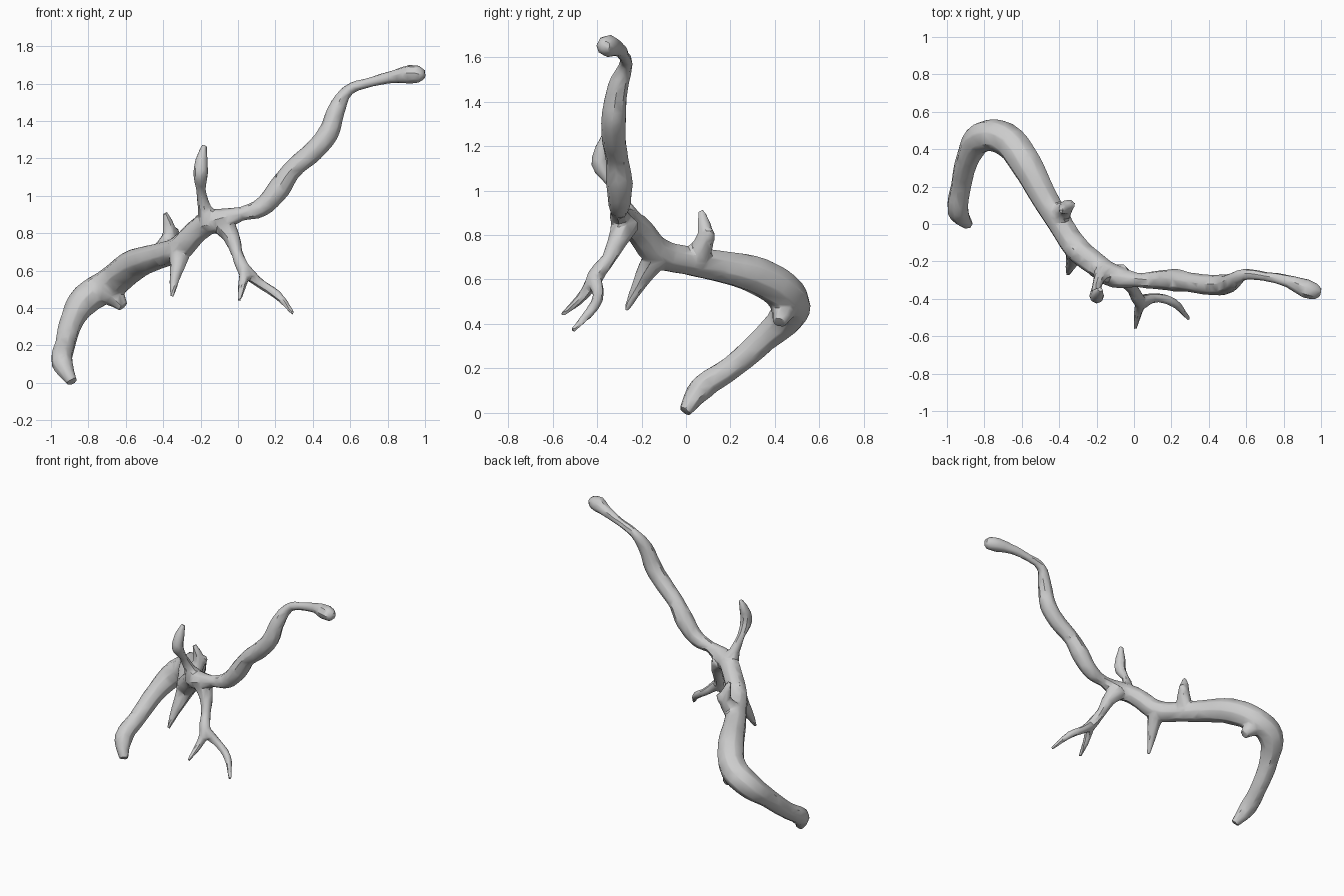
import bpy
import math

# Remove the default cube only
cube = bpy.data.objects.get("Cube")
if cube:
    bpy.data.objects.remove(cube, do_unlink=True)

# Single flat wood colour
wood = bpy.data.materials.new("weathered grey wood")
wood.use_nodes = True
GREY = (0.6, 0.6, 0.6, 1)
wood.diffuse_color = GREY
wood.node_tree.nodes["Principled BSDF"].inputs["Base Color"].default_value = GREY


def activate(obj):
    bpy.ops.object.select_all(action='DESELECT')
    obj.select_set(True)
    bpy.context.view_layer.objects.active = obj


def limb(name, points):
    """Tapered closed tube through (x, y, z, radius) points."""
    curve = bpy.data.curves.new(name, 'CURVE')
    curve.dimensions = '3D'
    curve.bevel_depth = 1
    curve.bevel_resolution = 2
    curve.resolution_u = 4
    curve.use_fill_caps = True
    spline = curve.splines.new('BEZIER')
    spline.bezier_points.add(len(points) - 1)
    for knot, (x, y, z, radius) in zip(spline.bezier_points, points):
        knot.co = (x, y, z)
        knot.radius = radius
        knot.handle_left_type = knot.handle_right_type = 'AUTO'
    obj = bpy.data.objects.new(name, curve)
    bpy.context.scene.collection.objects.link(obj)
    activate(obj)
    bpy.ops.object.convert(target='MESH')
    return bpy.context.view_layer.objects.active


parts = []

# Thick lower limb, hooked round at the back
parts.append(limb("lower_limb", [
    (-.888, -.005, .005, .03), (-.94, .07, .11, .06), (-.925, .2, .2, .056),
    (-.885, .36, .34, .064), (-.81, .465, .45, .086), (-.69, .455, .525, .09),
    (-.58, .325, .615, .088), (-.485, .15, .66, .075), (-.4, .01, .685, .068),
    (-.31, -.125, .72, .07), (-.205, -.215, .825, .065), (-.12, -.275, .87, .057)]))

# Long upper limb ending in a small club
parts.append(limb("upper_limb", [
    (-.21, -.22, .84, .06), (-.1, -.28, .87, .063), (.02, -.3, .905, .038),
    (.12, -.3, .935, .051), (.22, -.3, 1.04, .062), (.29, -.31, 1.14, .052),
    (.4, -.325, 1.235, .056), (.48, -.325, 1.33, .057), (.53, -.305, 1.47, .047),
    (.59, -.27, 1.565, .031), (.7, -.28, 1.605, .026), (.82, -.305, 1.635, .034),
    (.92, -.345, 1.65, .052), (.97, -.36, 1.65, .046), (1, -.365, 1.65, .024)]))

# Leaf-like shoot standing on the fork
parts.append(limb("upright_shoot", [
    (-.15, -.26, .86, .07), (-.18, -.285, .94, .035), (-.197, -.33, 1.03, .025),
    (-.2, -.385, 1.12, .041), (-.195, -.375, 1.19, .035), (-.18, -.35, 1.27, .015)]))

# Hanging twig with two prongs
parts.append(limb("hanging_twig", [
    (-.09, -.27, .86, .068), (-.035, -.305, .78, .046), (-.005, -.35, .69, .032),
    (.03, -.41, .61, .038), (.06, -.42, .56, .032)]))
parts.append(limb("short_prong", [
    (.04, -.41, .61, .035), (.025, -.46, .53, .025), (.006, -.56, .44, .011)]))
parts.append(limb("long_prong", [
    (.05, -.41, .59, .035), (.12, -.395, .53, .026), (.21, -.42, .47, .025),
    (.295, -.51, .37, .012)]))

# Thorn under the lower limb
parts.append(limb("thorn", [
    (-.31, -.12, .72, .068), (-.32, -.175, .64, .046), (-.34, -.225, .55, .028),
    (-.353, -.27, .46, .011)]))

# Bud on top of the lower limb, with a side lobe
parts.append(limb("bud", [
    (-.4, .05, .7, .06), (-.365, .085, .79, .04), (-.375, .08, .85, .031),
    (-.388, .068, .91, .014)]))
parts.append(limb("bud_lobe", [
    (-.39, .07, .75, .04), (-.35, .1, .795, .034), (-.325, .105, .825, .018)]))

# Broken stub inside the hook
parts.append(limb("broken_stub", [
    (-.71, .45, .5, .08), (-.655, .437, .455, .055), (-.615, .42, .405, .032)]))

# Fuse the limbs into one skin
activate(parts[0])
for part in parts:
    part.select_set(True)
bpy.ops.object.join()
branch = bpy.context.view_layer.objects.active
branch.name = "branch"
branch.data.materials.clear()
branch.data.materials.append(wood)

weld = branch.modifiers.new("weld", 'WELD')
weld.merge_threshold = 0.0005
remesh = branch.modifiers.new("fuse", 'REMESH')
remesh.mode = 'VOXEL'
remesh.voxel_size = 0.008
soften = branch.modifiers.new("soften", 'SMOOTH')
soften.factor = 0.5
soften.iterations = 6
facets = branch.modifiers.new("facets", 'DECIMATE')
facets.ratio = 0.035
for modifier in list(branch.modifiers):
    bpy.ops.object.modifier_apply(modifier=modifier.name)
bpy.ops.object.shade_smooth_by_angle(angle=math.radians(35))
